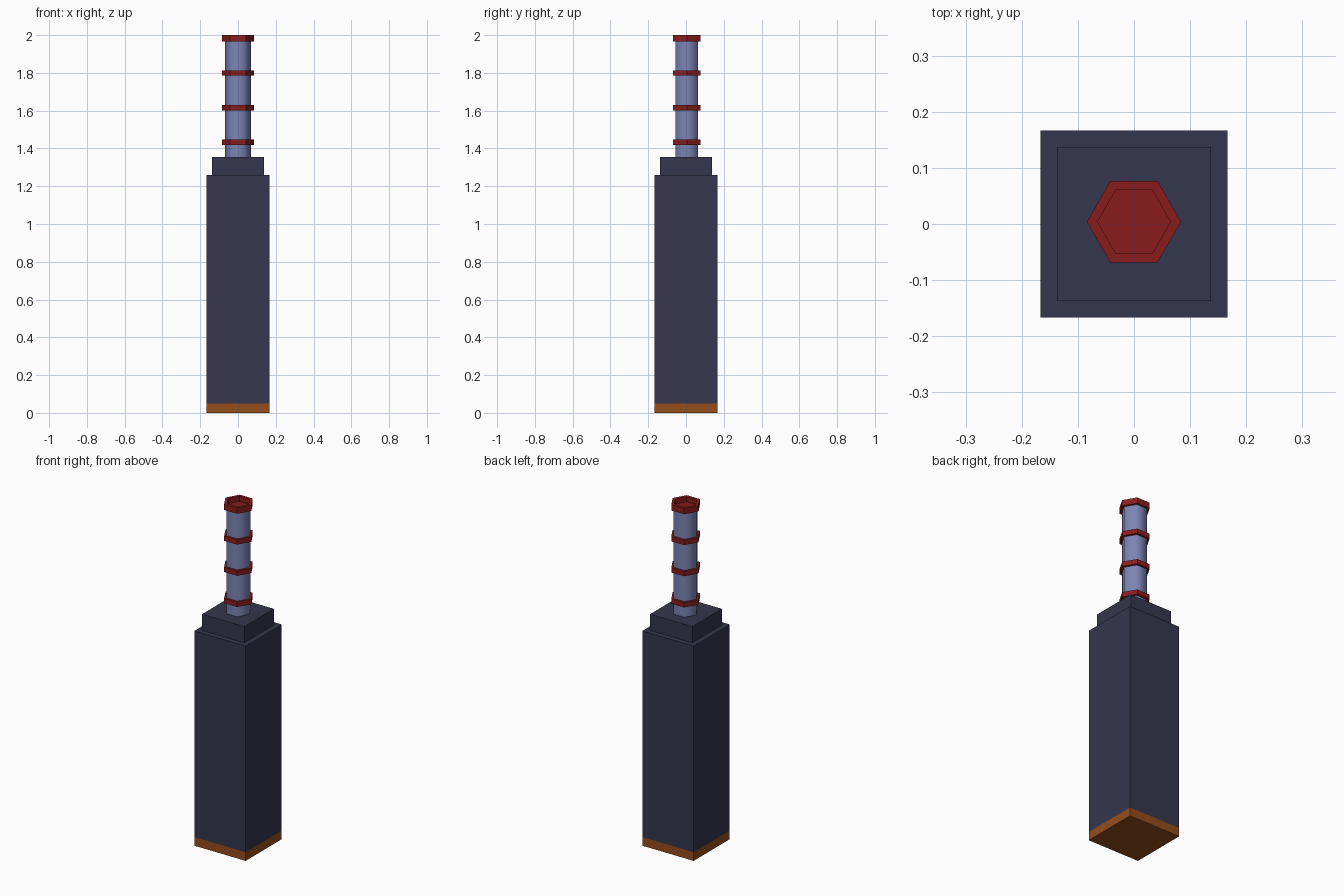
import bpy, bmesh, math

if "Cube" in bpy.data.objects:
    bpy.data.objects.remove(bpy.data.objects["Cube"])


def material(name, rgb):
    m = bpy.data.materials.new(name)
    m.diffuse_color = (*rgb, 1)
    m.use_nodes = True
    m.node_tree.nodes["Principled BSDF"].inputs["Base Color"].default_value = m.diffuse_color
    return m


NAVY = material("navy", (0.035, 0.037, 0.075))
BROWN = material("copper_brown", (0.30, 0.075, 0.012))
RED = material("dark_red", (0.25, 0.012, 0.012))
BLUE = material("pale_blue", (0.20, 0.23, 0.46))
CY = 0.004  # the rod sits a hair behind centre


def finish(name, bm, mat):
    bmesh.ops.recalc_face_normals(bm, faces=bm.faces)
    mesh = bpy.data.meshes.new(name)
    bm.to_mesh(mesh)
    bm.free()
    mesh.materials.append(mat)
    obj = bpy.data.objects.new(name, mesh)
    bpy.context.collection.objects.link(obj)
    return obj


def prism(name, sides, radius, z0, z1, mat, y=0.0, turn=0.0, bore=None):
    """Upright prism; bore = (radius, depth) sinks a socket into the top."""
    bm = bmesh.new()
    # profile of (radius, height) swept around the axis
    rings = [(radius, z0), (radius, z1)]
    if bore:
        rings += [(bore[0], z1), (bore[0], z1 - bore[1])]
    loops = []
    for r, z in rings:
        angles = [turn + 2 * math.pi * i / sides for i in range(sides)]
        loops.append([bm.verts.new((r * math.cos(a), y + r * math.sin(a), z)) for a in angles])
    for lo, hi in zip(loops, loops[1:]):
        for i in range(sides):
            j = (i + 1) % sides
            bm.faces.new((lo[i], lo[j], hi[j], hi[i]))
    bm.faces.new(loops[0])
    bm.faces.new(loops[-1])
    return finish(name, bm, mat)


def box(name, half, z0, z1, mat):
    return prism(name, 4, half * math.sqrt(2), z0, z1, mat, turn=math.pi / 4)


# Square case: base plate, body, stepped neck
box("base_plate", 0.167, 0.0, 0.05, BROWN)
box("body", 0.167, 0.05, 1.26, NAVY)
box("neck_block", 0.137, 1.26, 1.355, NAVY)

# Hexagonal rod with soft shading along its sides
rod = prism("rod", 6, 0.07, 1.355, 1.968, BLUE, y=CY)
for p in rod.data.polygons:
    p.use_smooth = abs(p.normal.z) < 0.5
for e in rod.data.edges:
    a, b = (rod.data.vertices[v].co.z for v in e.vertices)
    e.use_edge_sharp = abs(a - b) < 1e-5

# Red collars and the recessed end cap
for i, z in enumerate((1.419, 1.602, 1.785)):
    prism(f"collar_{i + 1}", 6, 0.084, z, z + 0.028, RED, y=CY)
prism("end_cap", 6, 0.084, 1.966, 2.0, RED, y=CY, bore=(0.065, 0.03))
